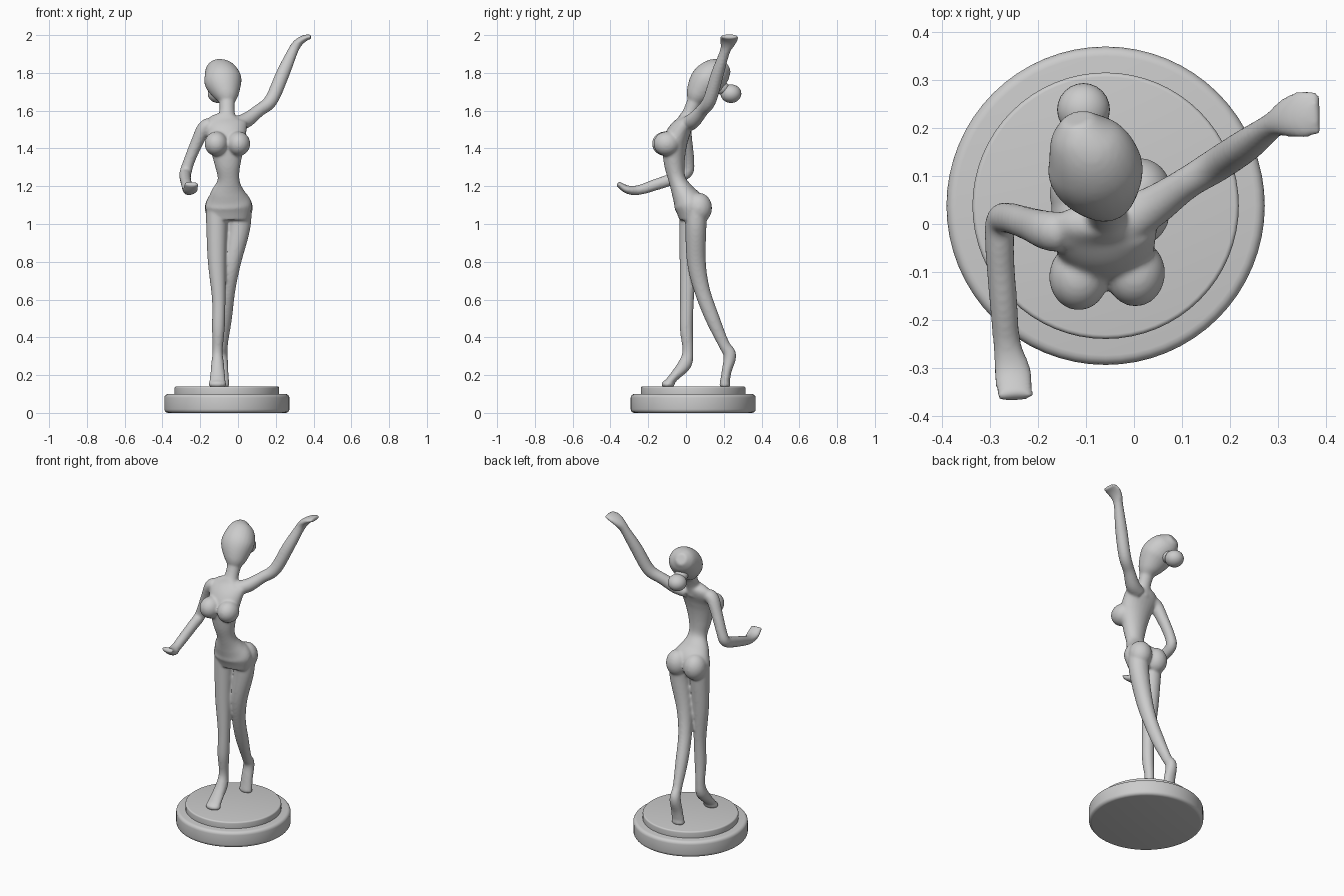
import bpy, bmesh, math
from mathutils import Vector, Matrix

X, Y = Vector((1, 0, 0)), Vector((0, 1, 0))


def finish(bm, name):
    bmesh.ops.recalc_face_normals(bm, faces=bm.faces)
    me = bpy.data.meshes.new(name)
    bm.to_mesh(me)
    bm.free()
    ob = bpy.data.objects.new(name, me)
    bpy.context.collection.objects.link(ob)
    me.polygons.foreach_set("use_smooth", [True] * len(me.polygons))
    return ob


def spline(pts, steps=6):
    # Catmull-Rom through (x, y, z, side radius, depth radius)
    out = []
    for i in range(len(pts) - 1):
        q = [pts[max(i - 1, 0)], pts[i], pts[i + 1], pts[min(i + 2, len(pts) - 1)]]
        for s in range(steps):
            t = s / steps
            out.append([0.5 * (2 * b + (c - a) * t + (2 * a - 5 * b + 4 * c - d) * t * t
                               + (3 * b - a - 3 * c + d) * t ** 3) for a, b, c, d in zip(*q)])
    return out + [list(pts[-1])]


def limb(bm, pts, ref=X, n=24):
    path = spline(pts)
    rings = []
    for i, (x, y, z, rs, rd) in enumerate(path):
        tan = (Vector(path[min(i + 1, len(path) - 1)][:3]) - Vector(path[max(i - 1, 0)][:3])).normalized()
        side = (ref - tan * ref.dot(tan)).normalized()
        up = tan.cross(side)
        rings.append([bm.verts.new(Vector((x, y, z)) + side * rs * math.cos(2 * math.pi * k / n)
                                   + up * rd * math.sin(2 * math.pi * k / n)) for k in range(n)])
    for a, b in zip(rings, rings[1:]):
        for k in range(n):
            bm.faces.new((a[k], a[(k + 1) % n], b[(k + 1) % n], b[k]))
    bm.faces.new(rings[0])
    bm.faces.new(rings[-1])


def ball(bm, loc, size):
    bmesh.ops.create_uvsphere(bm, u_segments=24, v_segments=16, radius=1,
                              matrix=Matrix.LocRotScale(Vector(loc), None, Vector(size)))


body = bmesh.new()
# torso and hips
limb(body, [(-.06, .012, 1.575, .05, .04), (-.065, -.005, 1.535, .11, .048), (-.06, -.04, 1.48, .105, .062),
            (-.058, -.06, 1.42, .095, .065), (-.055, -.062, 1.32, .07, .055), (-.05, -.047, 1.235, .058, .046),
            (-.053, -.015, 1.165, .092, .062), (-.05, .018, 1.1, .124, .082), (-.05, .02, 1.02, .105, .055)])
for loc, size in (((-.115, -.11, 1.425), (.062, .07, .065)), ((.003, -.102, 1.425), (.062, .07, .065)),
                  ((-.108, .062, 1.085), (.068, .072, .08)), ((.01, .068, 1.085), (.068, .07, .08))):
    ball(body, loc, size)
# neck and head
limb(body, [(-.06, -.005, 1.53, .06, .05), (-.058, .02, 1.59, .041, .038), (-.058, .05, 1.66, .042, .04)])
limb(body, [(-.055, .04, 1.635, .032, .03), (-.06, .06, 1.68, .065, .062), (-.076, .1, 1.745, .097, .086),
            (-.088, .14, 1.785, .094, .086), (-.108, .185, 1.815, .07, .068), (-.118, .22, 1.835, .032, .034)])
# forward leg, on tiptoe
limb(body, [(-.11, .025, 1.1, .06, .06), (-.113, .02, .98, .055, .055), (-.112, .012, .8, .048, .046),
            (-.102, .005, .6, .036, .037), (-.104, .002, .45, .034, .035), (-.108, .01, .33, .027, .029),
            (-.108, -.005, .26, .034, .036), (-.108, -.06, .195, .04, .026), (-.109, -.105, .145, .047, .022)])
# trailing leg
limb(body, [(.008, .055, 1.1, .065, .06), (.005, .052, .98, .06, .056), (-.03, .055, .8, .047, .05),
            (-.053, .085, .65, .039, .042), (-.068, .14, .5, .036, .038), (-.08, .2, .365, .027, .03),
            (-.086, .232, .305, .032, .034), (-.087, .215, .22, .037, .026), (-.088, .202, .14, .042, .026)])
# toe pads
ball(body, (-.109, -.095, .152), (.048, .036, .022))
ball(body, (-.088, .206, .15), (.043, .03, .02))
# raised arm
limb(body, [(-.01, .01, 1.53, .05, .04), (.045, .04, 1.55, .042, .04), (.11, .085, 1.6, .034, .034),
            (.175, .125, 1.655, .036, .036), (.235, .165, 1.79, .034, .036), (.288, .205, 1.91, .027, .028),
            (.315, .22, 1.955, .04, .024), (.35, .228, 1.982, .05, .018), (.386, .23, 1.993, .044, .012)], Y)
# lowered arm
limb(body, [(-.11, -.015, 1.52, .04, .04), (-.172, -.015, 1.515, .038, .042), (-.218, 0, 1.43, .033, .035),
            (-.258, .012, 1.335, .03, .032), (-.277, .005, 1.275, .032, .032), (-.279, -.06, 1.243, .03, .032),
            (-.271, -.17, 1.205, .029, .03), (-.264, -.25, 1.18, .029, .026), (-.252, -.31, 1.182, .039, .022),
            (-.247, -.362, 1.215, .038, .014)])
figure = finish(body, "figure")
mod = figure.modifiers.new("blend", 'REMESH')
mod.mode = 'VOXEL'
mod.voxel_size = .007
mod.use_smooth_shade = True
mod = figure.modifiers.new("soften", 'SMOOTH')
mod.factor = .5
mod.iterations = 8

# hair bun
bun = bmesh.new()
ball(bun, (-.105, .238, 1.69), (.055, .055, .049))
ball(bun, (-.1, .19, 1.72), (.04, .04, .035))
finish(bun, "hair_bun")


# two-step round base
def disc(name, r, z0, z1, bevel, n=64):
    bm = bmesh.new()
    bmesh.ops.create_cone(bm, cap_ends=True, segments=n, radius1=r, radius2=r, depth=z1 - z0,
                          matrix=Matrix.Translation((-.059, .038, (z0 + z1) / 2)))
    rim = [e for e in bm.edges if abs(e.verts[0].co.z - e.verts[1].co.z) < 1e-5]
    bmesh.ops.bevel(bm, geom=rim, offset=bevel, segments=4, profile=.5, affect='EDGES')
    ob = finish(bm, name)
    bpy.ops.object.select_all(action='DESELECT')
    bpy.context.view_layer.objects.active = ob
    ob.select_set(True)
    bpy.ops.object.shade_smooth_by_angle(angle=math.radians(35))


disc("base_plinth", .331, 0, .1, .02)
disc("base_top", .277, .08, .14, .009)
